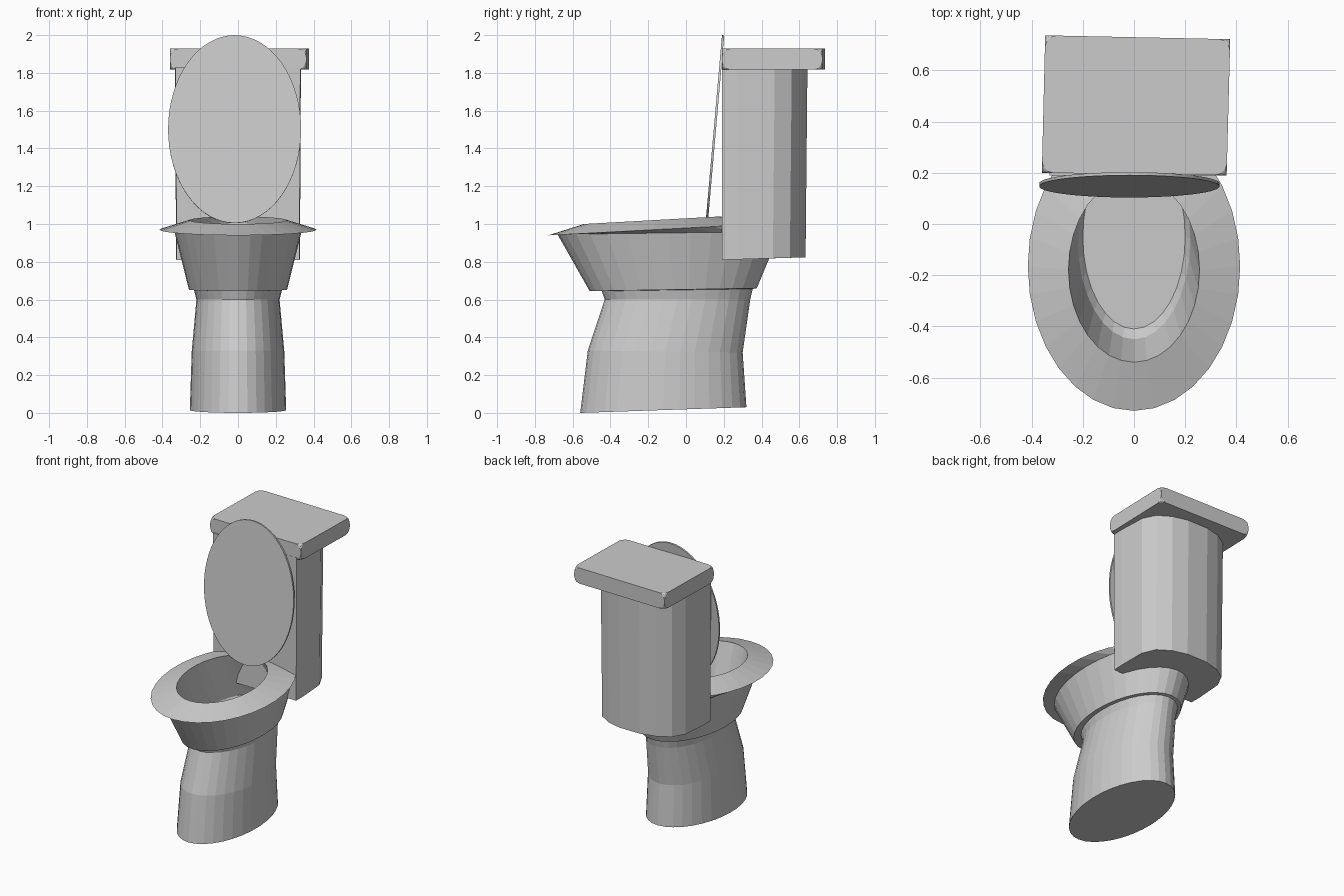
import bpy, bmesh, math

if "Cube" in bpy.data.objects:
    bpy.data.objects.remove(bpy.data.objects["Cube"])

N = 32


def make_object(name, bm):
    bmesh.ops.recalc_face_normals(bm, faces=bm.faces)
    mesh = bpy.data.meshes.new(name)
    bm.to_mesh(mesh)
    bm.free()
    ob = bpy.data.objects.new(name, mesh)
    bpy.context.collection.objects.link(ob)
    return ob


def loft(name, sections):
    """Skin equal-length point rings and cap both ends."""
    bm = bmesh.new()
    rings = [[bm.verts.new(p) for p in s] for s in sections]
    for r, s in zip(rings, rings[1:]):
        for i in range(len(r)):
            j = (i + 1) % len(r)
            bm.faces.new((r[i], r[j], s[j], s[i]))
    bm.faces.new(rings[0])
    bm.faces.new(rings[-1])
    return make_object(name, bm)


def oval(a, y_front, y_back, z_front, z_back):
    """Ellipse that may lean from front to back."""
    pts = []
    for i in range(N):
        t = 2 * math.pi * i / N
        k = (1 + math.sin(t)) / 2
        pts.append((a * math.cos(t), y_front + (y_back - y_front) * k,
                    z_front + (z_back - z_front) * k))
    return pts


# Pedestal foot
loft("pedestal", [oval(*r) for r in (
    (0.255, -0.56, 0.32, 0.0, 0.03),
    (0.245, -0.52, 0.30, 0.33, 0.32),
    (0.22, -0.43, 0.34, 0.60, 0.60),
    (0.235, -0.45, 0.355, 0.655, 0.665))])

# Bowl with sloping rim and hollow inside
loft("bowl", [oval(*r) for r in (
    (0.225, -0.44, 0.345, 0.645, 0.655),
    (0.26, -0.51, 0.375, 0.645, 0.66),
    (0.335, -0.68, 0.50, 0.945, 0.96),
    (0.415, -0.73, 0.40, 0.94, 1.00),
    (0.256, -0.54, 0.18, 1.00, 1.04),
    (0.22, -0.45, 0.33, 0.70, 0.71),
    (0.20, -0.41, 0.31, 0.665, 0.675))])

# Cistern tank: flat front, bowed back
half = [(0.33, 0.19), (0.333, 0.27), (0.325, 0.47), (0.28, 0.56),
        (0.19, 0.615), (0.08, 0.643)]
outline = half + [(-x, y) for x, y in reversed(half)]
loft("tank", [[(x * 0.985, y - (0.01 if y > 0.3 else 0), 0.81 + 0.03 * (y - 0.19))
               for x, y in outline],
              [(x, y, 1.83) for x, y in outline]])

# Tank lid: slightly skewed slab with rounded-off corners
plan = [(-0.36, 0.20), (0.362, 0.19), (0.376, 0.722), (-0.347, 0.737)]
tank_lid = loft("tank_lid", [[(x, y, z) for x, y in plan] for z in (1.817, 1.928)])
bev = tank_lid.modifiers.new("corners", 'BEVEL')
bev.affect = 'VERTICES'
bev.width = 0.045
bev.segments = 3
bev.limit_method = 'NONE'

# Raised seat cover: thin leaning oval
bm = bmesh.new()
bmesh.ops.create_cone(bm, cap_ends=True, segments=64, radius1=1, radius2=1, depth=1)
seat_cover = make_object("seat_cover", bm)
seat_cover.scale = (0.352, 0.499, 0.012)
seat_cover.rotation_euler = (math.radians(90 - 5), 0, 0)
seat_cover.location = (-0.018, 0.153, 1.502)
